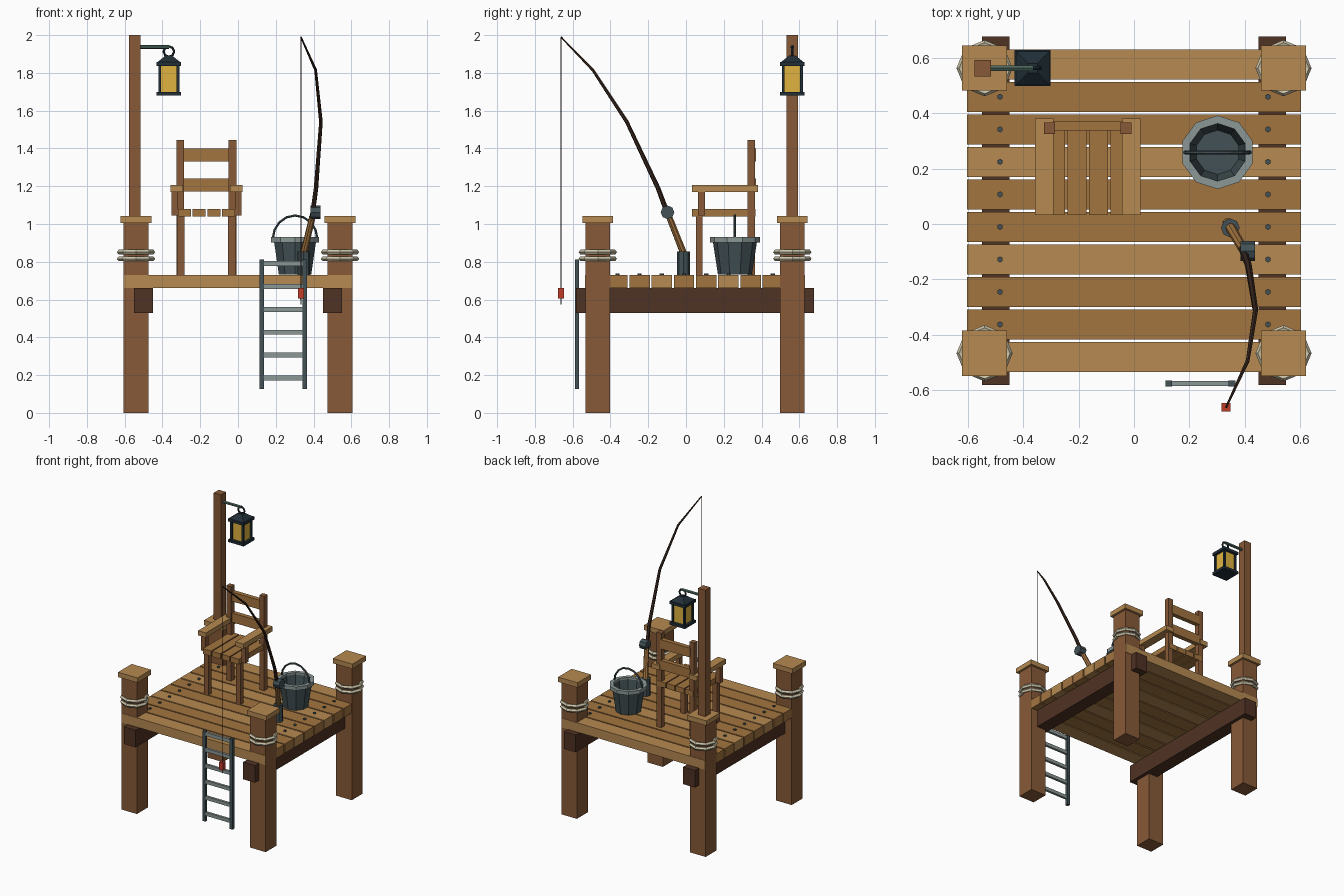
import bpy, math
from mathutils import Vector

if "Cube" in bpy.data.objects:
    bpy.data.objects.remove(bpy.data.objects["Cube"])

def mat(name, rgb):
    m = bpy.data.materials.new(name)
    m.diffuse_color = (*[(c / 255) ** 2.2 for c in rgb], 1)
    m.use_nodes = True
    m.node_tree.nodes["Principled BSDF"].inputs["Base Color"].default_value = m.diffuse_color
    return m

POST = mat("post_wood", (134, 90, 58))
LIGHT = mat("light_wood", (180, 136, 82))
MID = mat("mid_wood", (162, 116, 66))
DARK = mat("dark_wood", (80, 53, 40))
ROD = mat("rod_wood", (58, 42, 34))
ROPE = mat("rope", (205, 196, 168))
IRON = mat("iron", (38, 50, 58))
STEEL = mat("slate_metal", (68, 82, 86))
ZINC = mat("pale_metal", (138, 150, 148))
GREEN = mat("bracket_metal", (78, 104, 94))
GLASS = mat("lamp_glass", (224, 178, 66))
RED = mat("red", (190, 62, 46))

def finish(name, m):
    o = bpy.context.object
    o.name = name
    o.data.materials.append(m)
    return o

def box(name, x0, x1, y0, y1, z0, z1, m):
    bpy.ops.mesh.primitive_cube_add(size=1, location=((x0 + x1) / 2, (y0 + y1) / 2, (z0 + z1) / 2))
    o = finish(name, m)
    o.scale = (x1 - x0, y1 - y0, z1 - z0)
    return o

def cbox(name, x, y, z0, z1, w, d, m):
    return box(name, x - w / 2, x + w / 2, y - d / 2, y + d / 2, z0, z1, m)

def rod(name, a, b, r1, r2, n, m):
    a, b = Vector(a), Vector(b)
    d = b - a
    bpy.ops.mesh.primitive_cone_add(vertices=n, radius1=r1, radius2=r2, depth=d.length, location=(a + b) / 2,
                                    rotation=d.to_track_quat('Z', 'Y').to_euler())
    return finish(name, m)

def torus(name, loc, R, r, n, k, m, rot=(0, 0, 0)):
    bpy.ops.mesh.primitive_torus_add(major_radius=R, minor_radius=r, major_segments=n, minor_segments=k,
                                     location=loc, rotation=rot)
    return finish(name, m)

def lathe(name, loc, prof, n, m):
    # closed surface of revolution; profile starts and ends on the axis
    verts, faces = [], []
    for r, z in prof:
        for i in range(n):
            a = 2 * math.pi * (i + 0.5) / n
            verts.append((r * math.cos(a), r * math.sin(a), z))
    for j in range(len(prof) - 1):
        for i in range(n):
            k = (i + 1) % n
            faces.append((j * n + i, j * n + k, (j + 1) * n + k, (j + 1) * n + i))
    faces.append(tuple(reversed(range(n))))
    faces.append(tuple((len(prof) - 1) * n + i for i in range(n)))
    me = bpy.data.meshes.new(name)
    me.from_pydata(verts, [], faces)
    o = bpy.data.objects.new(name, me)
    o.location = loc
    bpy.context.collection.objects.link(o)
    me.materials.append(m)
    return o

def tube(name, pts, radii, n, m):
    c = bpy.data.curves.new(name, 'CURVE')
    c.dimensions = '3D'
    c.bevel_depth = 1
    c.bevel_resolution = max(0, n // 2 - 2)
    c.use_fill_caps = True
    s = c.splines.new('POLY')
    s.points.add(len(pts) - 1)
    for p, co, r in zip(s.points, pts, radii):
        p.co = (*co, 1)
        p.radius = r
    o = bpy.data.objects.new(name, c)
    bpy.context.collection.objects.link(o)
    bpy.context.view_layer.objects.active = o
    bpy.ops.object.select_all(action='DESELECT')
    o.select_set(True)
    bpy.ops.object.convert(target='MESH')
    o = finish(name, m)
    for p in o.data.polygons:
        p.use_smooth = False
    return o

# dock posts with caps and rope wraps
for x in (-0.54, 0.54):
    for y in (-0.467, 0.563):
        cbox("dock_post", x, y, 0, 1.005, 0.13, 0.13, POST)
        cbox("post_cap", x, y, 1.005, 1.042, 0.163, 0.163, LIGHT)
        for z in (0.851, 0.816):
            torus("rope_wrap", (x, y, z), 0.088, 0.0135, 8, 5, ROPE)

# support beams
for x in (-0.5, 0.5):
    box("beam", x - 0.05, x + 0.05, -0.582, 0.678, 0.53, 0.66, DARK)

# deck planks and nails
for i in range(10):
    y = 0.577 - i * 0.1175
    box("plank", -0.603, 0.603, y - 0.054, y + 0.054, 0.66, 0.73, LIGHT if i % 3 == 0 else MID)
    if 0 < i < 9:
        for x in (-0.484, 0.484):
            rod("nail", (x, y, 0.725), (x, y, 0.738), 0.011, 0.011, 6, STEEL)

# lamp post, bracket and ring
LY = 0.563
cbox("lamp_post", -0.547, LY, 1.04, 2.0, 0.06, 0.06, POST)
rod("lamp_bracket", (-0.53, LY, 1.937), (-0.365, LY, 1.937), 0.011, 0.011, 6, GREEN)
torus("lantern_ring", (-0.366, LY, 1.913), 0.027, 0.007, 8, 5, IRON, (math.pi / 2, 0, 0))

# lantern
LX = -0.366
cbox("lantern_base", LX, LY, 1.68, 1.70, 0.13, 0.13, IRON)
cbox("lantern_glass", LX, LY, 1.70, 1.836, 0.09, 0.09, GLASS)
cbox("lantern_top", LX, LY, 1.836, 1.857, 0.13, 0.13, IRON)
bpy.ops.mesh.primitive_cone_add(vertices=4, radius1=0.085, radius2=0.025, depth=0.034,
                                location=(LX, LY, 1.874), rotation=(0, 0, math.pi / 4))
finish("lantern_roof", IRON)
for sx in (-1, 1):
    for sy in (-1, 1):
        cbox("lantern_bar", LX + sx * 0.048, LY + sy * 0.048, 1.70, 1.836, 0.015, 0.015, IRON)

# chair
CX = -0.167
for s in (-1, 1):
    cbox("chair_front_leg", CX + s * 0.134, 0.07, 0.73, 1.04, 0.038, 0.036, POST)
    cbox("chair_back_post", CX + s * 0.138, 0.346, 0.73, 1.445, 0.04, 0.04, POST)
    cbox("arm_support", CX + s * 0.168, 0.082, 1.045, 1.17, 0.036, 0.036, POST)
    box("armrest", CX + s * 0.157 - 0.033, CX + s * 0.157 + 0.033, 0.032, 0.381, 1.17, 1.206, LIGHT)
for i in range(4):
    cbox("seat_slat", CX + (i - 1.5) * 0.0775, 0.2, 1.04, 1.08, 0.069, 0.335, MID)
for z in (1.172, 1.33):
    box("back_slat", CX - 0.125, CX + 0.125, 0.337, 0.371, z, z + 0.07, MID)

# bucket
BX, BY = 0.302, 0.259
lathe("bucket", (BX, BY, 0), [(0.09, 0.732), (0.118, 0.915), (0.104, 0.915), (0.08, 0.752)], 10, STEEL)
rim = lathe("bucket_rim", (BX, BY, 0), [(0.115, 0.903), (0.133, 0.903), (0.133, 0.93), (0.104, 0.93), (0.104, 0.903)],
            10, ZINC)
rim.data.polygons[-1].material_index = 0
# open the rim ring so that the bucket stays hollow
import bmesh
bm = bmesh.new()
bm.from_mesh(rim.data)
bmesh.ops.delete(bm, geom=[f for f in bm.faces if len(f.verts) > 4], context='FACES')
bm.to_mesh(rim.data)
bm.free()
arc = [math.pi * i / 8 for i in range(9)]
tube("bucket_handle", [(BX + 0.118 * math.cos(a), BY, 0.92 + 0.125 * math.sin(a)) for a in arc],
     [0.007] * 9, 6, STEEL)

# fishing rod with holder and reel
rod("rod_holder", (0.348, -0.014, 0.73), (0.348, -0.014, 0.855), 0.034, 0.034, 8, STEEL)
rod("rod_grip", (0.338, 0.005, 0.80), (0.394, -0.09, 1.04), 0.019, 0.017, 8, MID)
path = [(0.39, -0.085, 1.02), (0.413, -0.148, 1.19), (0.439, -0.313, 1.54), (0.411, -0.493, 1.815), (0.333, -0.662, 1.99)]
tube("rod_shaft", path, [0.014, 0.0125, 0.010, 0.0075, 0.004], 6, ROD)
rod("reel", (0.385, -0.098, 1.062), (0.438, -0.098, 1.062), 0.036, 0.036, 8, STEEL)

# line, float and hook
rod("fishing_line", (0.333, -0.662, 1.99), (0.333, -0.662, 0.65), 0.0025, 0.0025, 4, ROD)
cbox("float", 0.333, -0.662, 0.605, 0.662, 0.032, 0.032, RED)
rod("hook", (0.333, -0.662, 0.61), (0.333, -0.662, 0.575), 0.004, 0.002, 4, STEEL)

# ladder
for x in (0.126, 0.354):
    cbox("ladder_rail", x, -0.577, 0.127, 0.812, 0.024, 0.022, STEEL)
for i in range(6):
    z = 0.185 + i * 0.121
    box("ladder_rung", 0.126, 0.354, -0.586, -0.568, z - 0.013, z + 0.013, ZINC)
